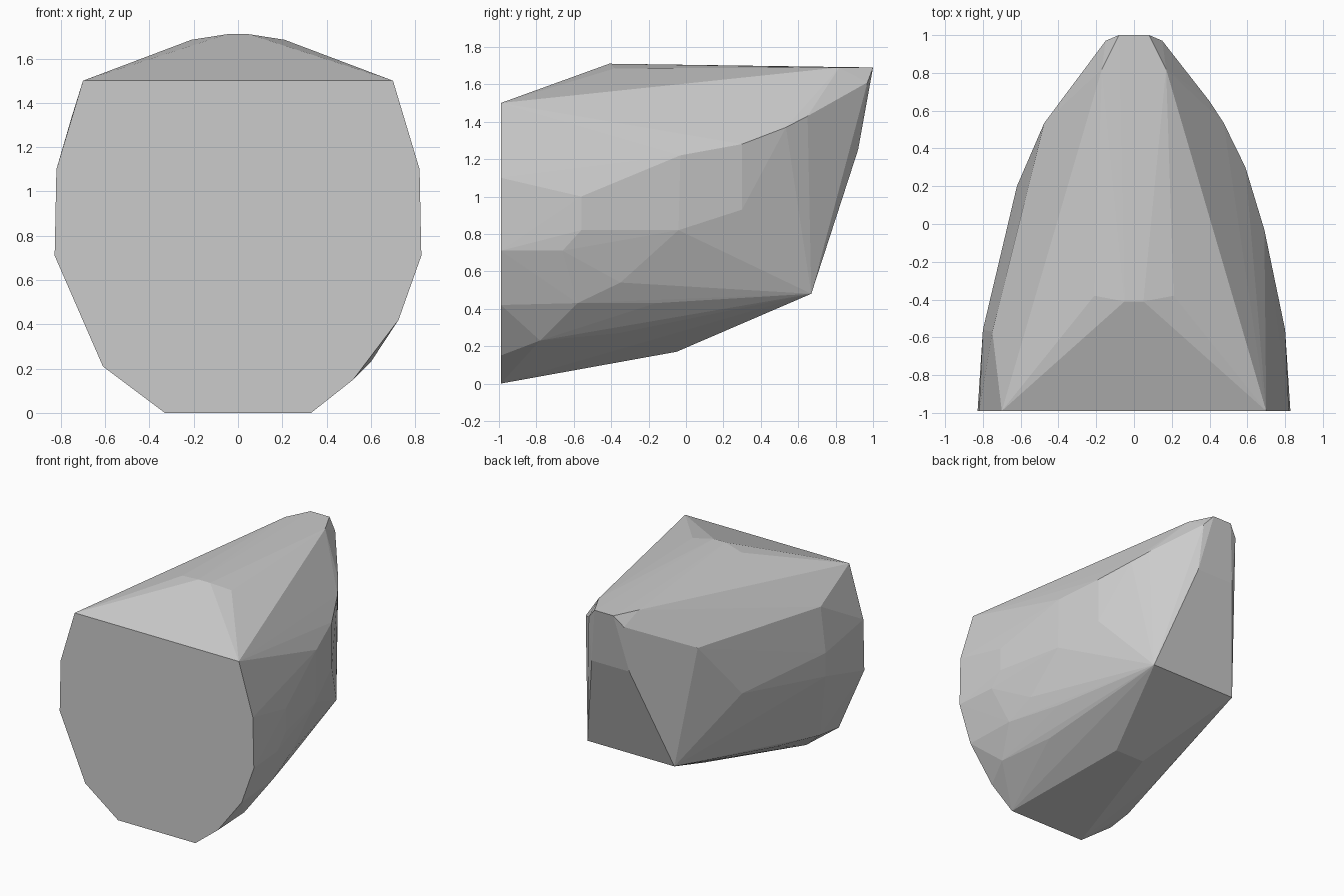
import bpy
import bmesh

cube = bpy.data.objects.get("Cube")
if cube:
    bpy.data.objects.remove(cube, do_unlink=True)

# Corners found on both sides, mirrored across x
PAIRED = [
    (.33, -.99, 0), (.70, -.99, 1.5), (.82, -.99, 1.1), (.828, -.99, .71),
    (.05, -.41, 1.71), (.21, -.38, 1.685),
    (.08, 1, 1.69), (.17, .82, 1.69), (.15, .97, 1.61), (.16, .92, 1.25),
    (.37, .67, .48), (.475, .535, 1.37),
    (.80, -.56, 1), (.80, -.56, .82),
    (.60, -.78, .23), (.50, -.36, .27), (.125, -.05, .17), (.28, -.78, .04),
]
# Extra corners of the finer faceted left side
LEFT = [
    (.725, -.99, .42), (.52, -.99, .15), (.40, .65, 1.43),
    (.59, .30, 1.28), (.59, .30, .93), (.69, -.03, 1.22), (.69, -.04, .82),
    (.80, -.66, .71), (.69, -.35, .54), (.70, -.58, .43), (.58, -.16, .43),
]
# Extra corners of the coarser right side
RIGHT = [(-.61, -.99, .21), (-.62, .20, .93), (-.75, -.57, 1.34)]

# Stone-like solid: the hull wrapped around the corners
bm = bmesh.new()
for x, y, z in PAIRED:
    bm.verts.new((x, y, z))
    bm.verts.new((-x, y, z))
for corner in LEFT + RIGHT:
    bm.verts.new(corner)
hull = bmesh.ops.convex_hull(bm, input=bm.verts[:])
spare = {v for v in hull["geom_interior"] + hull["geom_unused"]
         if isinstance(v, bmesh.types.BMVert)}
bmesh.ops.delete(bm, geom=list(spare), context='VERTS')

# Merge coplanar triangles into clean flat facets
bmesh.ops.dissolve_limit(bm, angle_limit=.01, verts=bm.verts[:], edges=bm.edges[:])
bmesh.ops.recalc_face_normals(bm, faces=bm.faces[:])
mesh = bpy.data.meshes.new("faceted_block")
bm.to_mesh(mesh)
bm.free()
block = bpy.data.objects.new("faceted_block", mesh)
bpy.context.collection.objects.link(block)

# Plain grey surface
grey = bpy.data.materials.new("plain_grey")
grey.use_nodes = True
color = (.6, .6, .6, 1)
grey.diffuse_color = color
grey.node_tree.nodes["Principled BSDF"].inputs["Base Color"].default_value = color
mesh.materials.append(grey)
